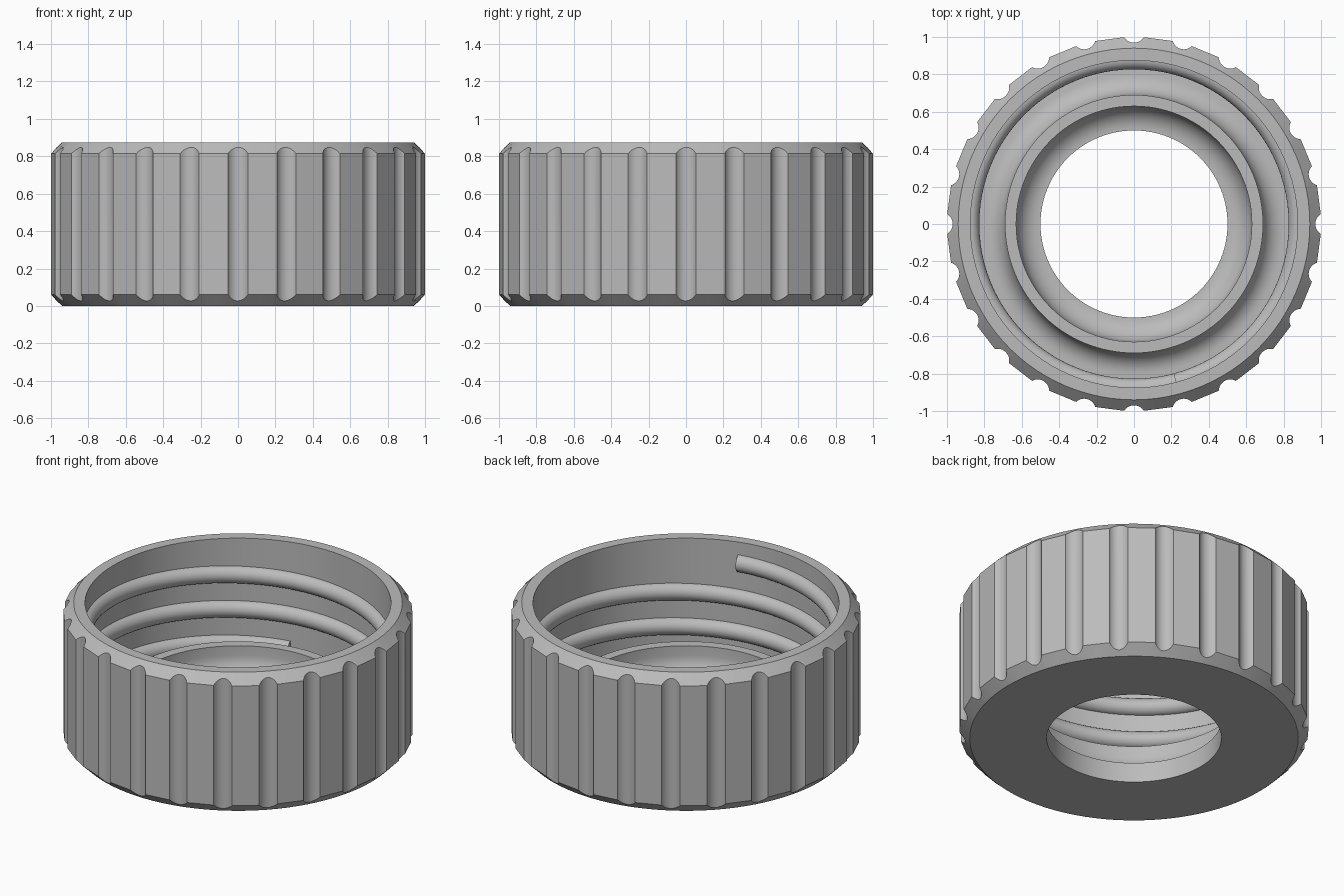
import bpy, bmesh, math

cube = bpy.data.objects.get("Cube")
if cube:
    bpy.data.objects.remove(cube)

SEGMENTS = 96
GROOVES = 24
HEIGHT = 0.875
STEP = math.tau / GROOVES

grey = bpy.data.materials.new("plain_grey")
grey.use_nodes = True
colour = (0.5, 0.5, 0.5, 1)
grey.diffuse_color = colour
grey.node_tree.nodes["Principled BSDF"].inputs["Base Color"].default_value = colour


def make_object(name, bm):
    bmesh.ops.recalc_face_normals(bm, faces=bm.faces)
    mesh = bpy.data.meshes.new(name)
    bm.to_mesh(mesh)
    bm.free()
    mesh.materials.append(grey)
    obj = bpy.data.objects.new(name, mesh)
    bpy.context.collection.objects.link(obj)
    return obj


def smooth(obj, degrees):
    bpy.ops.object.select_all(action="DESELECT")
    obj.select_set(True)
    bpy.context.view_layer.objects.active = obj
    bpy.ops.object.shade_smooth_by_angle(angle=math.radians(degrees))


def skin(bm, rings, closed):
    """Bridge consecutive closed rings of vertices with quads."""
    pairs = list(zip(rings, rings[1:]))
    if closed:
        pairs.append((rings[-1], rings[0]))
    for a, b in pairs:
        for i in range(len(a)):
            j = (i + 1) % len(a)
            bm.faces.new((a[i], a[j], b[j], b[i]))


def fillet(cr, cz, radius, start, end, count=8):
    angles = [math.radians(start + (end - start) * i / count) for i in range(count + 1)]
    return [(cr + radius * math.cos(a), cz + radius * math.sin(a)) for a in angles]


# Cap cross-section: floor with a raised sealing ring, wall, chamfered rim
FLOOR, RING_TOP = 0.125, 0.31
profile = [(0.5, 0), (0.94, 0), (1, 0.06), (1, HEIGHT - 0.06), (0.94, HEIGHT),
           (0.875, HEIGHT), (0.875, FLOOR)]
profile += fillet(0.8, FLOOR + 0.11, 0.11, 270, 180)
profile += [(0.69, RING_TOP), (0.63, RING_TOP)]
profile += fillet(0.505, FLOOR + 0.125, 0.125, 0, -90)
profile += [(0.5, FLOOR)]

bm = bmesh.new()
rings = []
for i in range(SEGMENTS):
    angle = math.tau * i / SEGMENTS
    # The outermost points follow flat panels between the grooves
    panel = 0.997 / math.cos((angle % STEP) - STEP / 2)
    ring = []
    for r, z in profile:
        r = panel if r == 1 else r
        ring.append(bm.verts.new((r * math.cos(angle), r * math.sin(angle), z)))
    rings.append(ring)
skin(bm, rings, True)
cap_body = make_object("cap_body", bm)

# Grip grooves
bm = bmesh.new()
for i in range(GROOVES):
    made = bmesh.ops.create_cone(bm, cap_ends=True, segments=32, radius1=0.062,
                                 radius2=0.062, depth=2)
    bmesh.ops.translate(bm, verts=made["verts"],
                        vec=(1.031 * math.cos(i * STEP), 1.031 * math.sin(i * STEP), 0.4))
cutter = make_object("groove_cutter", bm)
cutter.hide_render = True
cut = cap_body.modifiers.new("grip_grooves", "BOOLEAN")
cut.operation = "DIFFERENCE"
cut.solver = "EXACT"
cut.object = cutter
bpy.context.view_layer.objects.active = cap_body
bpy.ops.object.modifier_apply(modifier=cut.name)
bpy.data.objects.remove(cutter)
smooth(cap_body, 14)

# Internal screw thread: half-round section swept along a helix
TURNS, PITCH = 2.5, 0.218
END_ANGLE, END_Z = math.radians(285), 0.743
section = fillet(0.88, 0, 0.053, 90, 270, 12)
bm = bmesh.new()
rings = []
count = int(TURNS * SEGMENTS)
for i in range(count + 1):
    back = TURNS - i / SEGMENTS
    angle = END_ANGLE - math.tau * back
    rings.append([bm.verts.new((r * math.cos(angle), r * math.sin(angle),
                                END_Z - PITCH * back + z)) for r, z in section])
skin(bm, rings, False)
bm.faces.new(rings[0])
bm.faces.new(rings[-1])
smooth(make_object("screw_thread", bm), 35)
